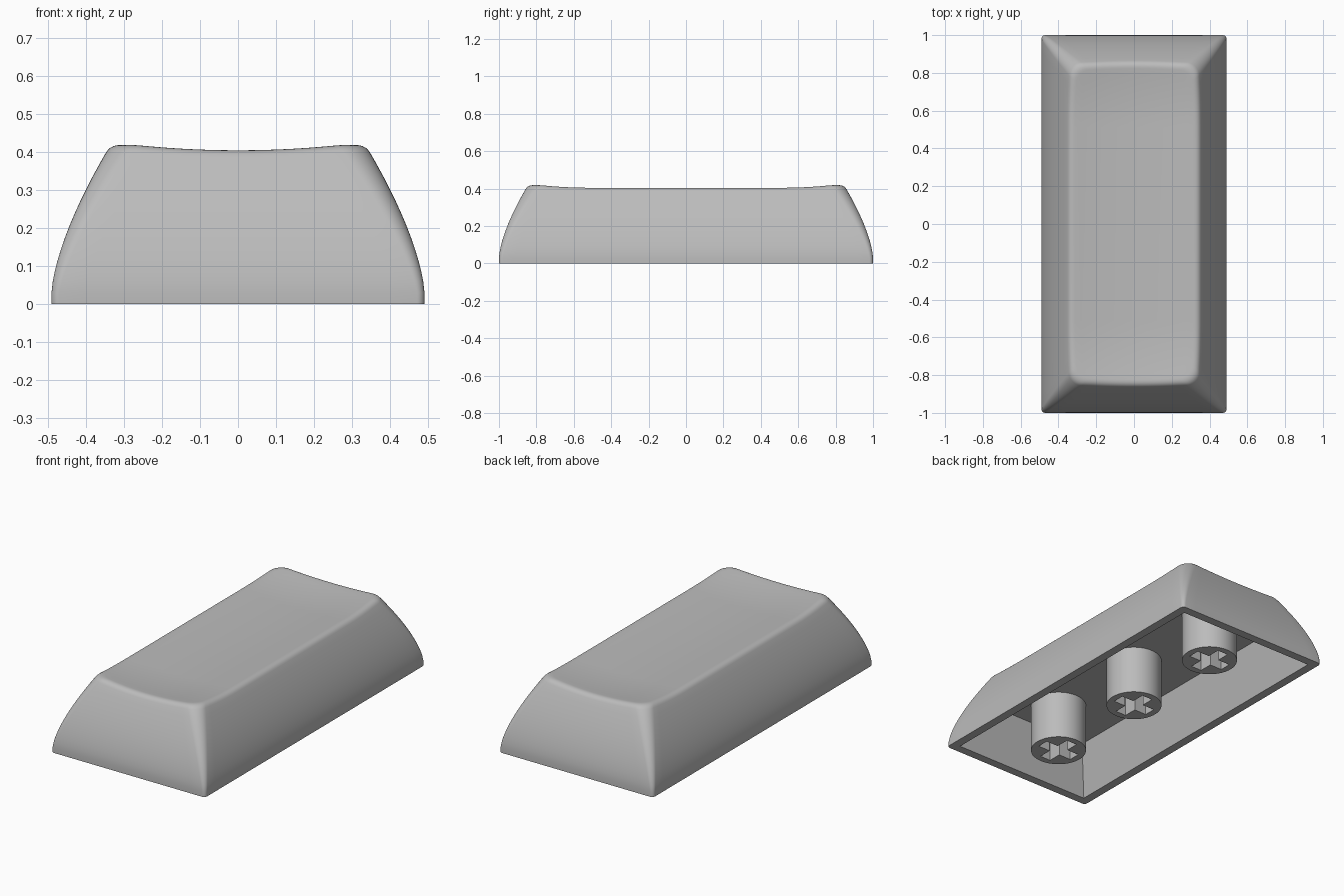
import bpy, bmesh, math
from mathutils import Vector

if "Cube" in bpy.data.objects:
    bpy.data.objects.remove(bpy.data.objects["Cube"], do_unlink=True)

STRETCH = 0.51      # half of the straight length added to a square cap
HALF = 0.49
SIDE, ARC = 7, 8    # points per half side and per corner

plastic = bpy.data.materials.new("grey plastic")
plastic.use_nodes = True
grey = (0.5, 0.5, 0.5, 1)
plastic.diffuse_color = grey
plastic.node_tree.nodes["Principled BSDF"].inputs["Base Color"].default_value = grey


def add_object(name, bm):
    bmesh.ops.recalc_face_normals(bm, faces=bm.faces)
    mesh = bpy.data.meshes.new(name)
    bm.to_mesh(mesh)
    bm.free()
    mesh.materials.append(plastic)
    obj = bpy.data.objects.new(name, mesh)
    bpy.context.collection.objects.link(obj)
    return obj


def smooth(obj):
    bpy.ops.object.select_all(action="DESELECT")
    obj.select_set(True)
    bpy.context.view_layer.objects.active = obj
    bpy.ops.object.shade_smooth_by_angle(angle=math.radians(35))


# Square-cap shape: dished top, bowed walls, rounded corners
def dish(u, v):
    return 0.383 + 0.21 * (u * u + v * v)


def quarter(a, r, i):
    """Point i along one quarter of a rounded square."""
    c = a - r
    if i < SIDE:
        return a, c * i / SIDE
    if i <= SIDE + ARC:
        t = math.pi / 2 * (i - SIDE) / ARC
        return c + r * math.cos(t), c + r * math.sin(t)
    return c * (2 * SIDE + ARC - i) / SIDE, a


def wall(i, z):
    t = max(0, (z - 0.03) / 0.38)
    u, v = quarter(HALF - 0.15 * t ** 1.5, 0.02 + 0.05 * t, i)
    return Vector((u, v, z))


def on_dish(p, s):
    return Vector((p.x * s, p.y * s, dish(p.x * s, p.y * s)))


def column(i):
    """Section from the cavity ceiling, round the lip, up to the dish centre."""
    pts = [Vector((*quarter(0.365, 0, i), 0.28)), Vector((*quarter(0.44, 0, i), 0))]
    z = 0.4
    for _ in range(12):
        z = dish(*wall(i, z).xy)
    edge = wall(i, z)
    low, high = wall(i, z - 0.022), on_dish(edge, 0.915)
    pts += [wall(i, 0), wall(i, 0.03)]
    pts += [wall(i, 0.03 + (low.z - 0.03) * k / 12) for k in range(1, 12)]
    for k in range(7):      # soft rim
        t = k / 6
        pts.append(low * (1 - t) ** 2 + edge * 2 * t * (1 - t) + high * t * t)
    pts += [on_dish(edge, 0.915 * (1 - k / 10)) for k in range(1, 11)]
    return pts


# Cap shell
sections = [column(i) for i in range(2 * SIDE + ARC + 1)]
bm = bmesh.new()
columns = []
for sx, sy, step in ((1, 1, 1), (-1, 1, -1), (-1, -1, 1), (1, -1, -1)):
    for sec in sections[::step]:
        columns.append([bm.verts.new((sx * p.x, sy * (p.y + STRETCH), p.z)) for p in sec])
for a, b in zip(columns, columns[1:] + columns[:1]):
    for k in range(len(a) - 1):
        bm.faces.new((a[k], b[k], b[k + 1], a[k + 1]))
bmesh.ops.remove_doubles(bm, verts=bm.verts, dist=1e-5)
ceiling = [e for e in bm.edges if e.is_boundary and abs(e.verts[0].co.z - 0.28) < 1e-4]
bmesh.ops.holes_fill(bm, edges=ceiling, sides=0)
smooth(add_object("cap_shell", bm))


# Plus-shaped slot cutter
def slot_cutter(y):
    bm = bmesh.new()
    arm, w = 0.112, 0.034
    verts = []
    for k in range(4):
        c, s = (1, 0, -1, 0)[k], (0, 1, 0, -1)[k]
        for px, py in ((arm, -w), (arm, w), (w, w)):
            verts.append(bm.verts.new((c * px - s * py, y + s * px + c * py, -0.05)))
    face = bm.faces.new(verts)
    top = bmesh.ops.extrude_face_region(bm, geom=[face])["geom"]
    bmesh.ops.translate(bm, vec=(0, 0, 0.25), verts=[g for g in top if isinstance(g, bmesh.types.BMVert)])
    return add_object("slot_cutter", bm)


# Three mounting stems
for name, y in (("front_stem", -0.64), ("middle_stem", 0), ("back_stem", 0.64)):
    bm = bmesh.new()
    bmesh.ops.create_cone(bm, cap_ends=True, segments=48, radius1=0.15, radius2=0.15, depth=0.3)
    bmesh.ops.translate(bm, vec=(0, y, 0.15), verts=bm.verts)
    stem = add_object(name, bm)
    cutter = slot_cutter(y)
    cutter.hide_render = True
    cut = stem.modifiers.new("slot", "BOOLEAN")
    cut.operation, cut.solver, cut.object = "DIFFERENCE", "EXACT", cutter
    smooth(stem)
    bpy.ops.object.modifier_apply(modifier="slot")
    bpy.data.objects.remove(cutter, do_unlink=True)
